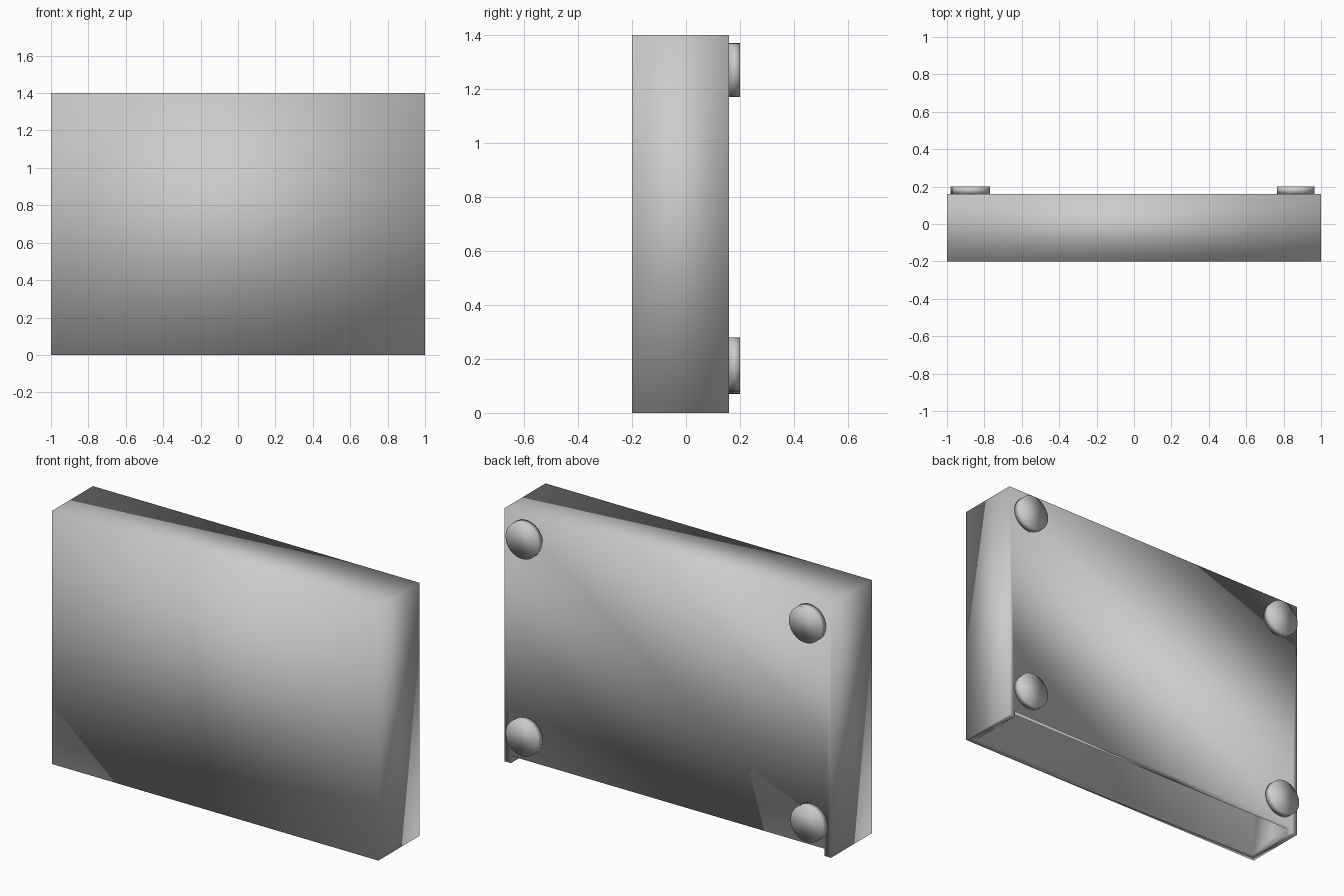
import bpy
from math import radians

if "Cube" in bpy.data.objects:
    bpy.data.objects.remove(bpy.data.objects["Cube"])


def box(name, x, y, z):
    """Box from (min, max) ranges on each axis."""
    lo, hi = zip(x, y, z)
    bpy.ops.mesh.primitive_cube_add(size=1, location=[(a + b) / 2 for a, b in zip(lo, hi)])
    ob = bpy.context.object
    ob.name = name
    ob.scale = [b - a for a, b in zip(lo, hi)]
    bpy.ops.object.transform_apply(location=True, rotation=True, scale=True)
    return ob


def cut(target, cutter):
    """Subtract the cutter and remove it."""
    cutter.hide_render = True
    mod = target.modifiers.new("cut", 'BOOLEAN')
    mod.operation = 'DIFFERENCE'
    mod.solver = 'EXACT'
    mod.object = cutter
    bpy.context.view_layer.objects.active = target
    bpy.ops.object.modifier_apply(modifier=mod.name)
    bpy.data.objects.remove(cutter, do_unlink=True)


def smooth(ob):
    for p in ob.data.polygons:
        p.use_smooth = True


WALL = 0.04

# Hollow casing, open underneath
casing = box("casing", (-1, 1), (-0.2, 0.16), (0, 1.4))
cut(casing, box("cavity", (-1 + WALL, 1 - WALL), (-0.2 + WALL, 0.16 - WALL), (-0.1, 1.4 - WALL)))
# Back wall stops short of the ground
cut(casing, box("back_notch", (-1 + WALL, 1 - WALL), (0, 0.3), (-0.1, WALL)))
smooth(casing)

# Four round pads on the back
pads = {
    "pad_lower_left": (-0.88, 0.17),
    "pad_upper_left": (-0.87, 1.27),
    "pad_lower_right": (0.865, 0.18),
    "pad_upper_right": (0.865, 1.27),
}
for name, (x, z) in pads.items():
    bpy.ops.mesh.primitive_cylinder_add(vertices=32, radius=0.1, depth=0.04,
                                        location=(x, 0.18, z), rotation=(radians(90), 0, 0))
    pad = bpy.context.object
    pad.name = name
    smooth(pad)
